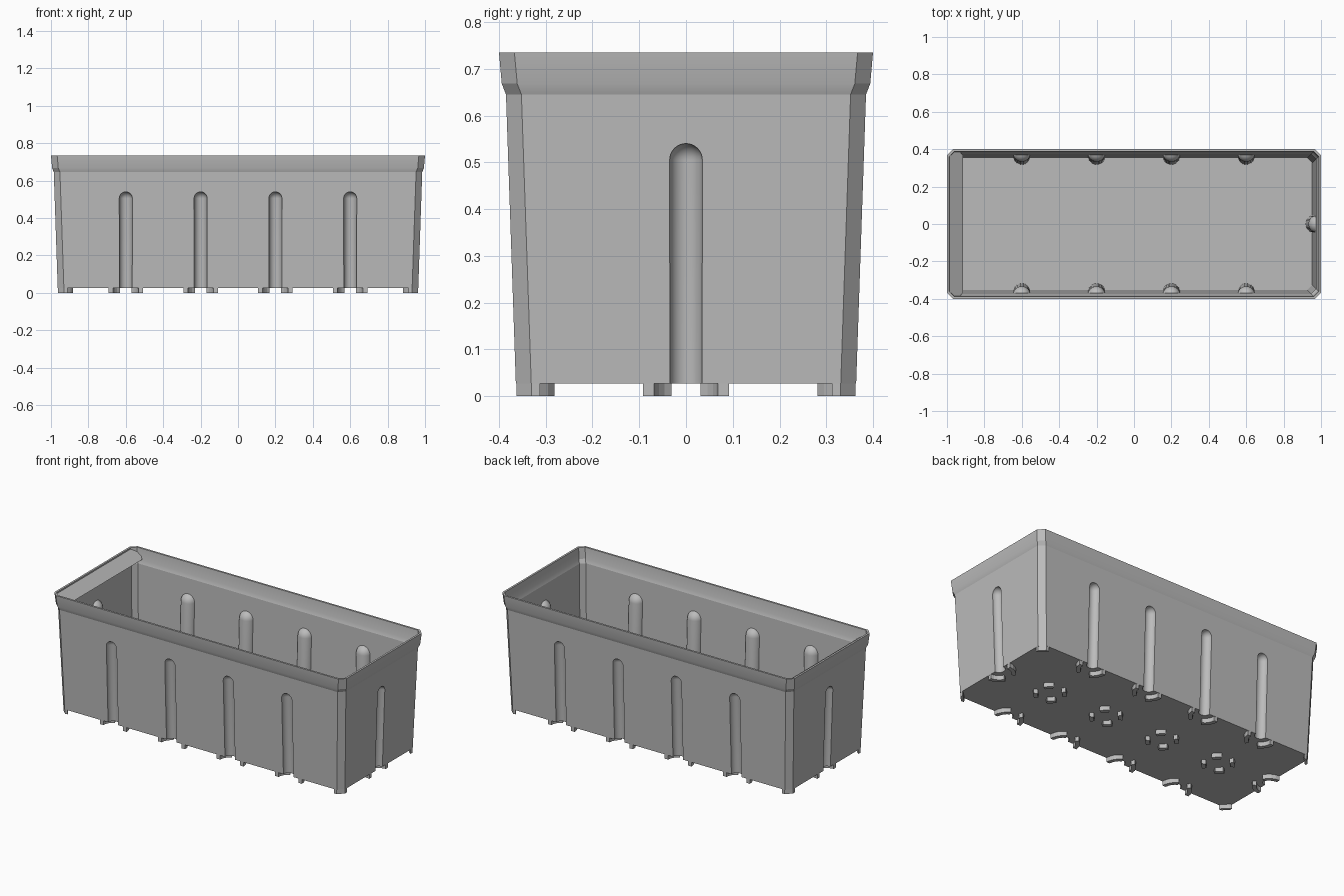
import bpy, bmesh, math
from mathutils import Matrix

if "Cube" in bpy.data.objects:
    bpy.data.objects.remove(bpy.data.objects["Cube"])

grey = bpy.data.materials.new("grey plastic")
grey.use_nodes = True
colour = (0.5, 0.5, 0.5, 1)
grey.diffuse_color = colour
grey.node_tree.nodes["Principled BSDF"].inputs["Base Color"].default_value = colour

FLOOR, WALL = 0.027, 0.012
BASE, SLOPE = 0.363, 0.034          # half depth at the ground and wall lean
EXTRA = 0.6                         # half length minus half depth


def make_object(name, bm):
    bmesh.ops.recalc_face_normals(bm, faces=bm.faces)
    mesh = bpy.data.meshes.new(name)
    bm.to_mesh(mesh)
    bm.free()
    obj = bpy.data.objects.new(name, mesh)
    bpy.context.collection.objects.link(obj)
    mesh.materials.append(grey)
    return obj


def loft(name, levels, chamfer):
    """Closed solid through chamfered rectangles given as (height, half depth)."""
    bm = bmesh.new()
    rings = []
    for z, d in levels:
        x, y, c = EXTRA + d, d, chamfer
        pts = [(x, c - y), (x, y - c), (x - c, y), (c - x, y),
               (-x, y - c), (-x, c - y), (c - x, -y), (x - c, -y)]
        rings.append([bm.verts.new((px, py, z)) for px, py in pts])
    for low, high in zip(rings, rings[1:]):
        for i in range(8):
            j = (i + 1) % 8
            bm.faces.new((low[i], low[j], high[j], high[i]))
    bm.faces.new(rings[0])
    bm.faces.new(rings[-1])
    return make_object(name, bm)


# Places where ribs sit: position along the wall, and inward direction
ribs = [(x, s * BASE, -s * math.pi / 2) for x in (-0.6, -0.2, 0.2, 0.6) for s in (-1, 1)]
ribs += [(EXTRA + BASE, 0, math.pi), (-EXTRA - BASE, 0, 0)]


def rib_capsules(name, radius, bottom):
    """Round-topped posts leaning with the walls."""
    bm = bmesh.new()
    for x, y, inward in ribs:
        made = bmesh.ops.create_uvsphere(bm, u_segments=32, v_segments=16, radius=radius)["verts"]
        for v in made:
            v.co.z = 0.505 + v.co.z if v.co.z > -0.001 else bottom + v.co.z * 0.2
            v.co.x += x - math.cos(inward) * SLOPE * v.co.z
            v.co.y += y - math.sin(inward) * SLOPE * v.co.z
    return make_object(name, bm)


def subtract(target, cutter):
    mod = target.modifiers.new("cut", "BOOLEAN")
    mod.operation, mod.solver, mod.object = "DIFFERENCE", "EXACT", cutter
    bpy.context.view_layer.objects.active = target
    bpy.ops.object.modifier_apply(modifier=mod.name)
    bpy.data.objects.remove(cutter)


# Tub: outer shell, hollowed around the ribs, then grooved from outside
profile = [(FLOOR, BASE + SLOPE * FLOOR), (0.645, 0.385), (0.668, 0.394), (0.735, 0.4)]
tub = loft("tub", profile, 0.033)
inside = [(FLOOR + WALL, profile[0][1] - WALL)]
inside += [(z, d - WALL) for z, d in profile[1:3]] + [(0.78, 0.404 - WALL)]
cavity = loft("cavity", inside, 0.026)
subtract(cavity, rib_capsules("rib_backs", 0.035 + WALL, -0.1))
subtract(tub, cavity)
subtract(tub, rib_capsules("rib_grooves", 0.035, -0.1))

# Sloping lip inside one end
bm = bmesh.new()
half = [(-0.997, 0.366), (-0.968, 0.392), (-0.93, 0.386), (-0.914, 0.366)]
outline = half + [(x, -y) for x, y in reversed(half)]
bm.faces.new([bm.verts.new((x, y, 0.733 - 0.66 * (x + 0.997))) for x, y in outline])
lip = make_object("end_lip", bm)
if lip.data.polygons[0].normal.z < 0:
    lip.data.flip_normals()


def prism(bm, points):
    """Upright foot from the ground into the floor."""
    low = bm.faces.new([bm.verts.new((x, y, 0)) for x, y in points])
    top = bmesh.ops.extrude_face_region(bm, geom=[low])["geom"]
    verts = [g for g in top if isinstance(g, bmesh.types.BMVert)]
    bmesh.ops.translate(bm, verts=verts, vec=(0, 0, FLOOR + 0.003))


def arc_foot(bm, cx, cy, start, end, steps=4):
    angles = [start + (end - start) * i / steps for i in range(steps + 1)]
    path = [(0.092, a) for a in angles] + [(0.068, a) for a in reversed(angles)]
    prism(bm, [(cx + r * math.cos(a), cy + r * math.sin(a)) for r, a in path])


# Curved feet beside each rib
bm = bmesh.new()
gap = math.radians(27)
for x, y, inward in ribs:
    for side in (-1, 1):
        arc_foot(bm, x, y, inward + side * gap, inward + side * math.pi / 2)
make_object("rib_feet", bm)

# Broken rings of feet under the middle of the floor
bm = bmesh.new()
for x in (-0.6, -0.2, 0.2, 0.6):
    for quarter in range(4):
        start = quarter * math.pi / 2
        arc_foot(bm, x, 0, start + gap, start + math.pi / 2 - gap)
make_object("middle_feet", bm)

# Corner feet
bm = bmesh.new()
corner = [(0.963, 0.33), (0.93, 0.363), (0.912, 0.363), (0.918, 0.35),
          (0.935, 0.335), (0.95, 0.318), (0.963, 0.312)]
for sx in (-1, 1):
    for sy in (-1, 1):
        prism(bm, [(sx * x, sy * y) for x, y in corner])
make_object("corner_feet", bm)

# Smooth the ribs and rim, keep the corners crisp
bpy.ops.object.select_all(action="DESELECT")
tub.select_set(True)
bpy.context.view_layer.objects.active = tub
bpy.ops.object.shade_smooth_by_angle(angle=math.radians(18))
